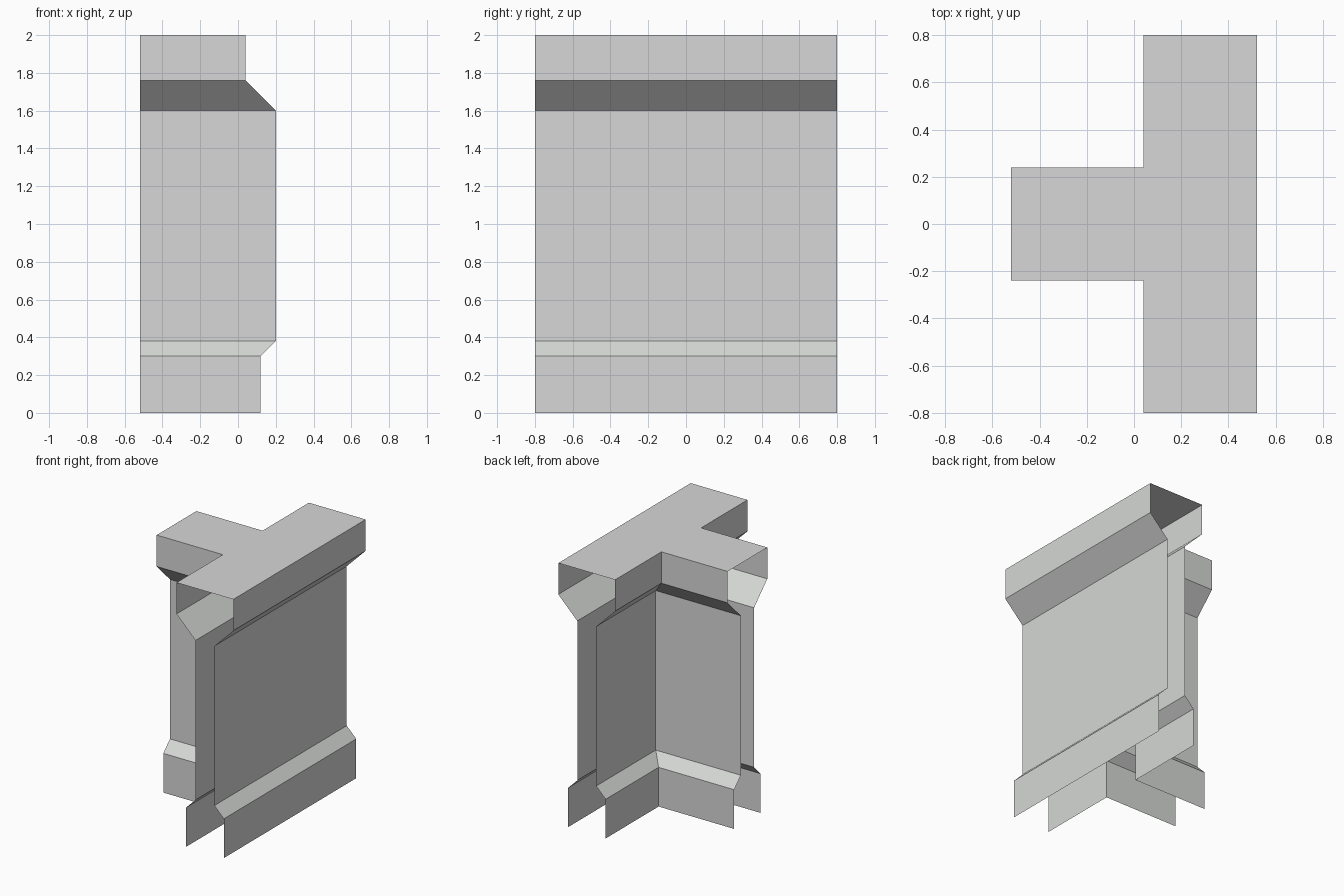
import bpy
import bmesh

if "Cube" in bpy.data.objects:
    bpy.data.objects.remove(bpy.data.objects["Cube"])

BAR_X = 0.28      # centre line of the cross wall
STEM_X = -0.52    # open end of the stem
END_Y = 0.8       # open ends of the cross wall

# half thickness and height, bottom to top: skirting, wall, cornice
PROFILE = [(0.16, 0.0), (0.16, 0.30), (0.08, 0.38),
           (0.08, 1.60), (0.24, 1.76), (0.24, 2.0)]


def outline(h):
    """T-shaped plan, counter-clockwise, for half thickness h."""
    def corner(s):
        return [(STEM_X, s * h), (BAR_X - h, s * h), (BAR_X - h, s * END_Y)]
    return [(BAR_X + h, -END_Y), (BAR_X + h, END_Y)] + corner(1)[::-1] + corner(-1)


OPEN_EDGES = {1, 4, 7}   # plan edges left open: two bar ends and stem end

plaster = bpy.data.materials.new("pale_grey_plaster")
plaster.diffuse_color = (0.67, 0.685, 0.67, 1.0)
plaster.use_nodes = True
plaster.node_tree.nodes["Principled BSDF"].inputs["Base Color"].default_value = plaster.diffuse_color

# T-junction wall: stacked plan outlines joined by side faces
bm = bmesh.new()
rings = [[bm.verts.new((x, y, z)) for x, y in outline(h)] for h, z in PROFILE]
for low, high in zip(rings, rings[1:]):
    n = len(low)
    for i in range(n):
        if i not in OPEN_EDGES:
            j = (i + 1) % n
            bm.faces.new((low[i], low[j], high[j], high[i]))

# Flat top; the underside stays open
bm.faces.new(rings[-1])

mesh = bpy.data.meshes.new("wall_t_junction")
bm.to_mesh(mesh)
bm.free()
mesh.materials.append(plaster)
wall = bpy.data.objects.new("wall_t_junction", mesh)
bpy.context.collection.objects.link(wall)
